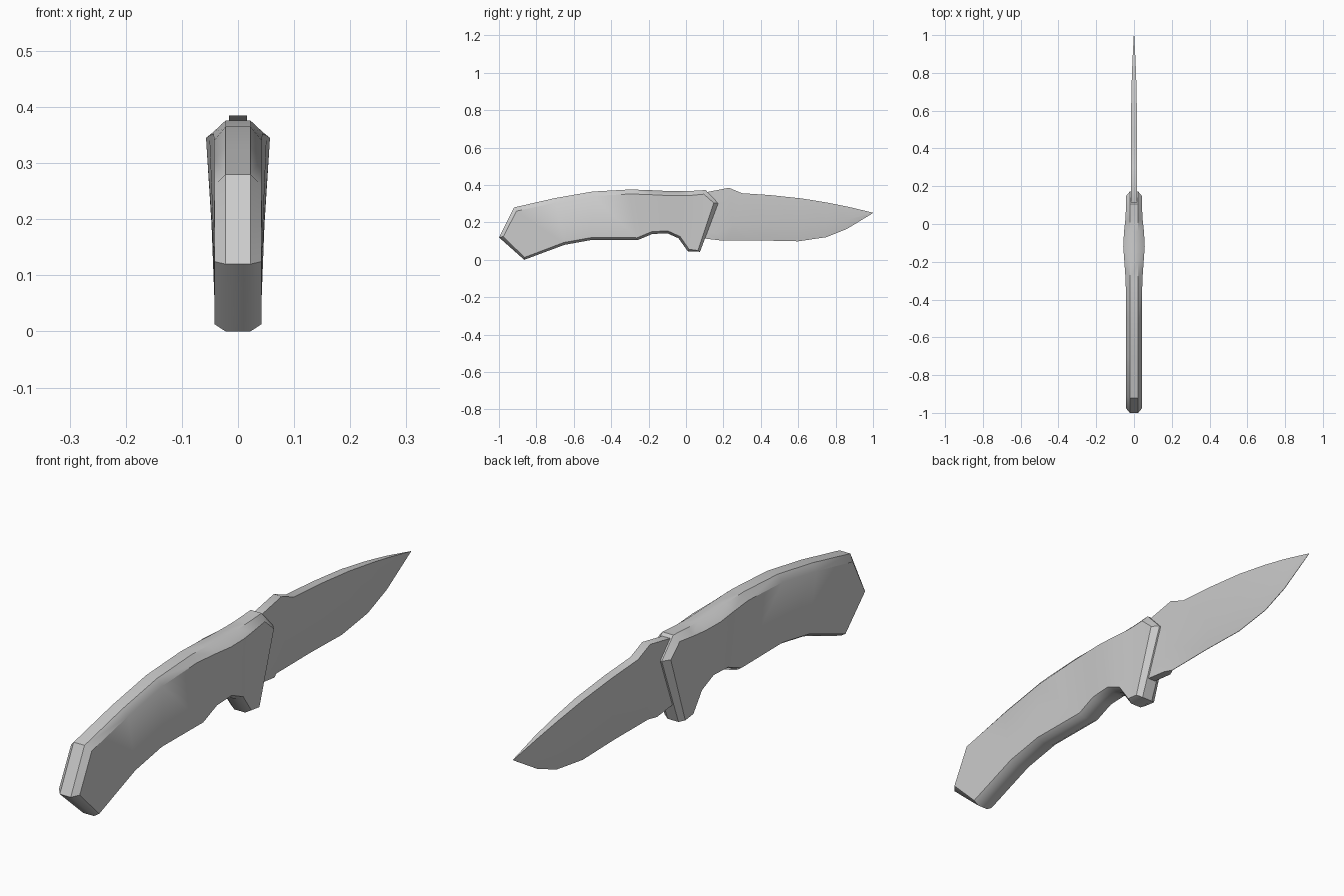
import bpy, bmesh, math
from mathutils import Vector

if "Cube" in bpy.data.objects:
    bpy.data.objects.remove(bpy.data.objects["Cube"])


def finish(bm, name, angle):
    bmesh.ops.recalc_face_normals(bm, faces=bm.faces)
    me = bpy.data.meshes.new(name)
    bm.to_mesh(me)
    bm.free()
    ob = bpy.data.objects.new(name, me)
    bpy.context.collection.objects.link(ob)
    bpy.ops.object.select_all(action='DESELECT')
    ob.select_set(True)
    bpy.context.view_layer.objects.active = ob
    bpy.ops.object.shade_smooth_by_angle(angle=math.radians(angle))
    return ob


# Handle: side outline (y, z, half width), butt to guard along the top and bottom
top = [(-0.92, .28, .042), (-0.7, .33, .042), (-0.5, .365, .042), (-0.3, .376, .044),
       (-0.2, .373, .051), (-0.12, .369, .057), (-0.04, .367, .053),
       (0.02, .368, .046), (0.105, .373, .042)]
bottom = [(-0.865, .0, .042), (-0.65, .08, .042), (-0.5, .107, .042), (-0.26, .105, .042),
          (-0.18, .138, .043), (-0.10, .142, .044), (-0.04, .115, .043),
          (0.01, .045, .042), (0.075, .043, .042)]
butt, guard = (-1, .12, .042), (0.172, .302, .042)
loop = [butt] + top + [guard] + bottom[::-1]
n, k = len(loop), len(top)
bm = bmesh.new()
outer, inner = {}, {}
for s in (-1, 1):
    outer[s], inner[s] = [], []
    for i, (y, z, w) in enumerate(loop):
        a, b = loop[i - 1], loop[(i + 1) % n]
        t = Vector((b[0] - a[0], b[1] - a[1])).normalized()
        d = 0.024 if i <= k + 1 else 0.013
        outer[s].append(bm.verts.new((s * .022, y, z)))
        inner[s].append(bm.verts.new((s * w, y + t.y * d, z - t.x * d)))
for i in range(n):
    j = (i + 1) % n
    bm.faces.new((outer[-1][i], outer[-1][j], outer[1][j], outer[1][i]))
    for s in (-1, 1):
        bm.faces.new((outer[s][i], outer[s][j], inner[s][j], inner[s][i]))
for s in (-1, 1):
    v = inner[s]
    bm.faces.new((v[0], v[1], v[n - 1]))
    bm.faces.new((v[k], v[k + 1], v[k + 2]))
    for i in range(1, k):
        bm.faces.new((v[i], v[i + 1], v[n - i - 1], v[n - i]))
finish(bm, "handle", 40)

# Blade: stations (spine y, spine z, bevel y, bevel z, edge y, edge z, body half width, edge half width)
stations = [
    (.10, .36, .08, .16, .09, .115, .016, .016),
    (.23, .385, .16, .14, .19, .103, .016, .015),
    (.30, .356, .25, .185, .22, .102, .016, .001),
    (.45, .346, .45, .19, .42, .103, .016, .001),
    (.62, .328, .62, .185, .60, .099, .015, .001),
    (.76, .305, .75, .19, .75, .121, .012, .001),
    (.87, .283, .86, .213, .86, .165, .008, .001),
    (1.0, .252, .998, .25, .997, .248, .001, .0005)]
bm = bmesh.new()
rings = []
for sy, sz, my, mz, ey, ez, w, e in stations:
    pts = [(-w, sy, sz), (w, sy, sz), (w, my, mz), (e, ey, ez), (-e, ey, ez), (-w, my, mz)]
    rings.append([bm.verts.new(p) for p in pts])
for a, b in zip(rings, rings[1:]):
    for i in range(6):
        j = (i + 1) % 6
        bm.faces.new((a[i], a[j], b[j], b[i]))
bm.faces.new(rings[0])
bm.faces.new(rings[-1])
finish(bm, "blade", 35)
